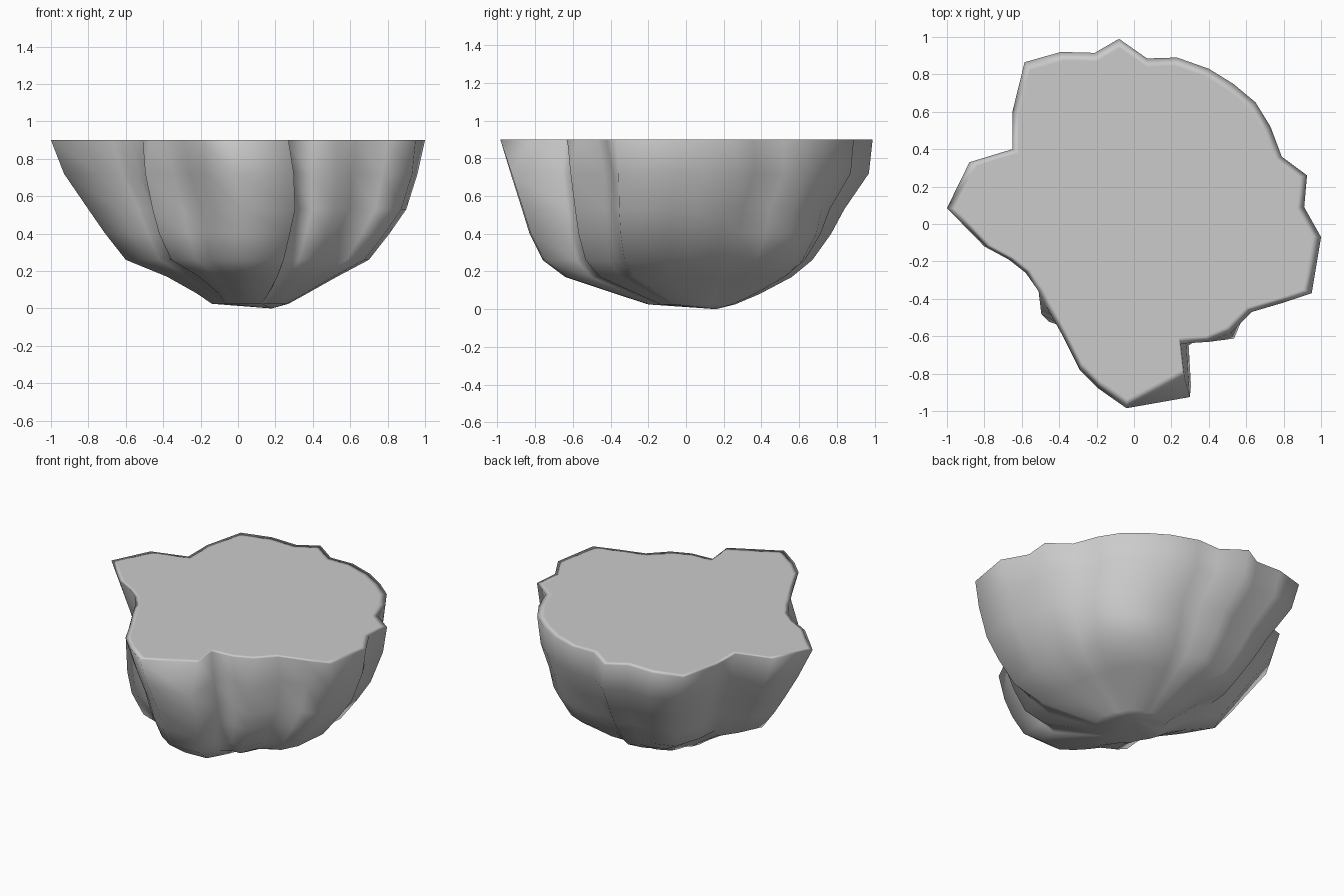
import bpy, bmesh, math

if "Cube" in bpy.data.objects:
    bpy.data.objects.remove(bpy.data.objects["Cube"])

# Flat top outline, counter-clockwise
RIM = [(1, -.07), (.91, .09), (.925, .26), (.79, .36), (.73, .52), (.65, .65),
       (.53, .75), (.4, .83), (.23, .89), (.07, .885), (-.08, .99), (-.21, .915),
       (-.39, .92), (-.585, .865), (-.65, .6), (-.65, .4), (-.88, .33), (-1, .085),
       (-.8, -.12), (-.67, -.19), (-.58, -.26), (-.51, -.36), (-.47, -.44),
       (-.38, -.6), (-.29, -.78), (-.19, -.88), (-.04, -.985), (.27, -.82),
       (.25, -.64), (.4, -.63), (.52, -.58), (.63, -.47), (.8, -.42), (.95, -.37)]

# Outcrops that stick out just below the rim
BULGES = {17: (-1, .13), 22: (-.53, -.51), 27: (.30, -.98), 28: (.28, -.70),
          30: (.55, -.655), 33: (.97, -.39)}

# Rings: height, x min, x max, y min, y max, rounding, back swell, front-left swell
RINGS = [(.72, -.93, .96, -.93, .97, 0, 0, .02),
         (.53, -.80, .90, -.87, .84, .05, .03, .12),
         (.40, -.71, .81, -.83, .77, .10, .10, .15),
         (.26, -.60, .70, -.76, .67, .18, .14, .13),
         (.17, -.38, .53, -.64, .56, .28, .08, .10),
         (.08, -.22, .37, -.37, .39, .4, .02, 0),
         (.025, -.14, .27, -.20, .26, .5, 0, 0)]


def fit(values, low, high):
    a, b = min(values), max(values)
    return [low + (v - a) / (b - a) * (high - low) for v in values]


def window(angle, centre, width):
    d = abs((angle - centre + math.pi) % (2 * math.pi) - math.pi)
    return math.cos(d / width * math.pi / 2) ** 2 if d < width else 0


def ring_points(z, x0, x1, y0, y1, rounding, back, front_left):
    base = [BULGES.get(i, p) for i, p in enumerate(RIM)]
    pts, angles = [], []
    for x, y in base:
        a = math.atan2(y, x)
        angles.append(a)
        pts.append((x + (math.cos(a) * .9 - x) * rounding,
                    y + (math.sin(a) * .9 - y) * rounding))
    xs = fit([p[0] for p in pts], x0, x1)
    ys = fit([p[1] for p in pts], y0, y1)
    out = []
    for x, y, a in zip(xs, ys, angles):
        # Fuller back-right shoulder and front-left ledge
        k = 1 + back * window(a, .87, .7) + front_left * window(a, -2.37, .45)
        out.append((max(x0, min(x1, x * k)), max(y0, min(y1, y * k)), z))
    return out


# Rock body lofted from the top lip down to a blunt tip
bm = bmesh.new()
levels = [[(x * .95, y * .95, .9) for x, y in RIM], [(x, y, .9) for x, y in RIM]]
levels += [ring_points(*r) for r in RINGS]
loops = [[bm.verts.new(p) for p in level] for level in levels]
n = len(RIM)
for upper, lower in zip(loops, loops[1:]):
    for i in range(n):
        j = (i + 1) % n
        bm.faces.new((upper[i], lower[i], lower[j], upper[j]))
tip = bm.verts.new((.18, .16, 0))
for i in range(n):
    bm.faces.new((loops[-1][i], tip, loops[-1][(i + 1) % n]))
bm.faces.new(loops[0])
bmesh.ops.recalc_face_normals(bm, faces=bm.faces)

mesh = bpy.data.meshes.new("rock_body")
bm.to_mesh(mesh)
bm.free()
rock = bpy.data.objects.new("rock_body", mesh)
bpy.context.collection.objects.link(rock)
bpy.context.view_layer.objects.active = rock
rock.select_set(True)
bpy.ops.object.shade_smooth_by_angle(angle=math.radians(110))
# Area-weighted normals keep the top flat and soften only the lip
rock.modifiers.new("lip_shading", 'WEIGHTED_NORMAL').keep_sharp = True
